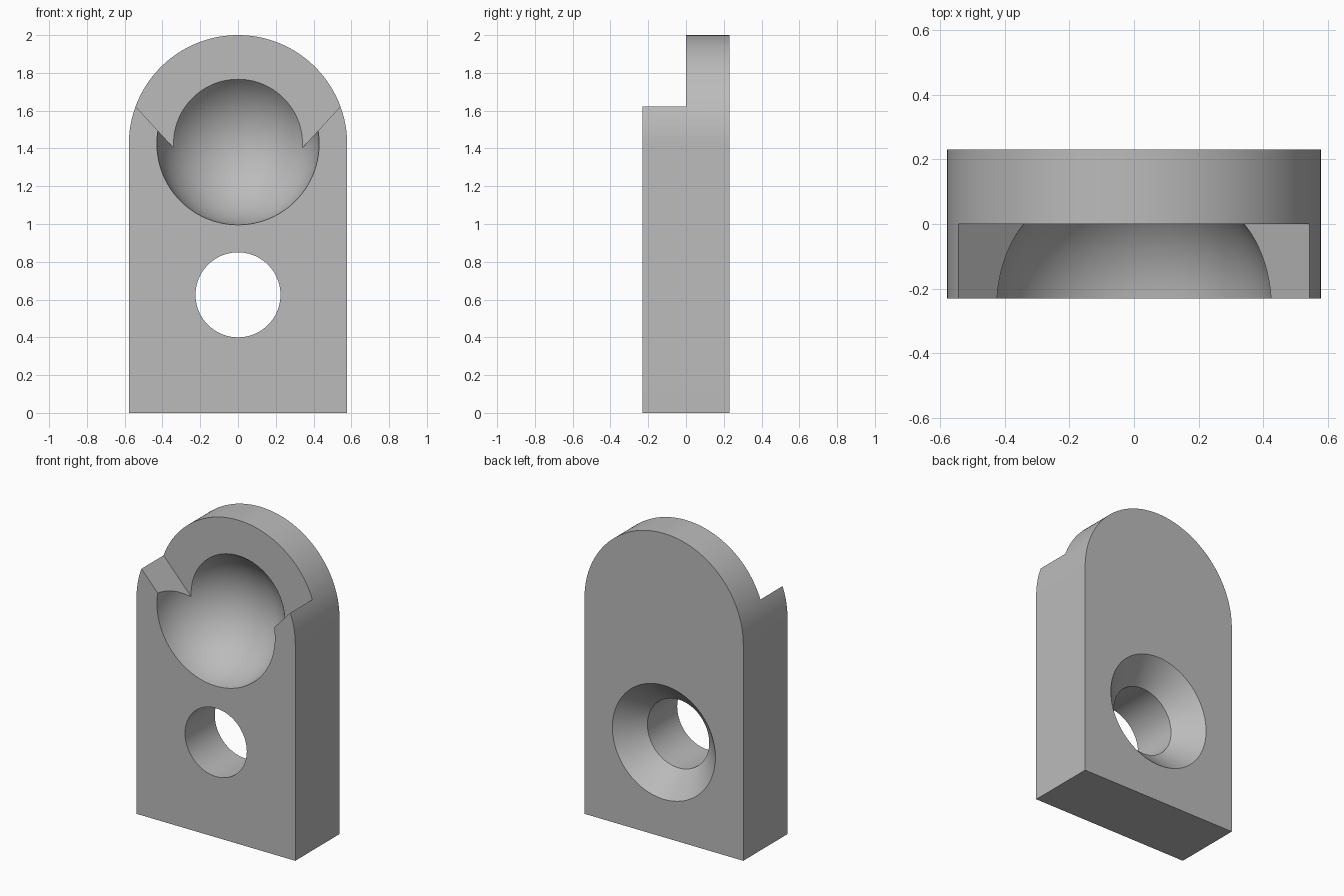
import bpy, bmesh, math
from mathutils import Matrix

old = bpy.data.objects.get("Cube")
if old:
    bpy.data.objects.remove(old, do_unlink=True)

HALF_W, HALF_T = 0.578, 0.23
ARCH_Z = 2 - HALF_W
HOLE_Z, HOLE_R, SINK_R = 0.625, 0.225, 0.375

grey = bpy.data.materials.new("plain grey")
grey.use_nodes = True
colour = (0.5, 0.5, 0.5, 1)
grey.diffuse_color = colour
grey.node_tree.nodes["Principled BSDF"].inputs["Base Color"].default_value = colour


def make_object(name, bm):
    bmesh.ops.recalc_face_normals(bm, faces=bm.faces)
    mesh = bpy.data.meshes.new(name)
    bm.to_mesh(mesh)
    bm.free()
    mesh.materials.append(grey)
    obj = bpy.data.objects.new(name, mesh)
    bpy.context.collection.objects.link(obj)
    return obj


def extrude_profile(name, points, y0, y1):
    """Extrude an (x, z) outline from y0 to y1."""
    bm = bmesh.new()
    face = bm.faces.new([bm.verts.new((x, y0, z)) for x, z in points])
    ext = bmesh.ops.extrude_face_region(bm, geom=[face])
    verts = [v for v in ext["geom"] if isinstance(v, bmesh.types.BMVert)]
    bmesh.ops.translate(bm, verts=verts, vec=(0, y1 - y0, 0))
    return make_object(name, bm)


def lathe_y(name, profile, z, steps=96):
    """Revolve a (radius, y) profile around the y axis at height z."""
    bm = bmesh.new()
    verts = [bm.verts.new((r, y, z)) for r, y in profile]
    edges = [bm.edges.new(pair) for pair in zip(verts, verts[1:])]
    bmesh.ops.spin(bm, geom=verts + edges, cent=(0, 0, z), axis=(0, 1, 0),
                   angle=2 * math.pi, steps=steps)
    bmesh.ops.remove_doubles(bm, verts=bm.verts, dist=1e-5)
    return make_object(name, bm)


# Plate with a round top
arch = [(HALF_W * math.cos(a), ARCH_Z + HALF_W * math.sin(a))
        for a in (math.pi * i / 96 for i in range(97))]
plate = extrude_profile("socket_plate", [(-HALF_W, 0), (HALF_W, 0)] + arch,
                        -HALF_T, HALF_T)

# Flared notch through the front half
right_edge = [(0.338, 1.4), (0.898, 2.01), (0.898, 2.2)]
notch = extrude_profile("notch_cutter",
                        right_edge + [(-x, z) for x, z in reversed(right_edge)],
                        -0.5, 0)

# Ball socket
bm = bmesh.new()
bmesh.ops.create_uvsphere(bm, u_segments=96, v_segments=48, radius=0.431,
                          matrix=Matrix.Translation((0, -0.263, ARCH_Z + 0.003))
                          @ Matrix.Rotation(math.pi / 2, 4, "X"))
socket = make_object("socket_cutter", bm)

# Screw hole, countersunk from the back
sink_y = HALF_T - (SINK_R - HOLE_R)
hole = lathe_y("screw_hole_cutter",
               [(0, -0.4), (HOLE_R, -0.4), (HOLE_R, sink_y),
                (SINK_R + 0.1, HALF_T + 0.1), (0, HALF_T + 0.1)], HOLE_Z)

# Cut the plate and bake the result
for cutter in (notch, socket, hole):
    mod = plate.modifiers.new(cutter.name, "BOOLEAN")
    mod.operation = "DIFFERENCE"
    mod.solver = "EXACT"
    mod.object = cutter
    cutter.hide_render = True

bpy.ops.object.select_all(action="DESELECT")
bpy.context.view_layer.objects.active = plate
plate.select_set(True)
for mod in list(plate.modifiers):
    bpy.ops.object.modifier_apply(modifier=mod.name)
for cutter in (notch, socket, hole):
    bpy.data.objects.remove(cutter, do_unlink=True)
bpy.ops.object.shade_smooth_by_angle(angle=math.radians(30))
